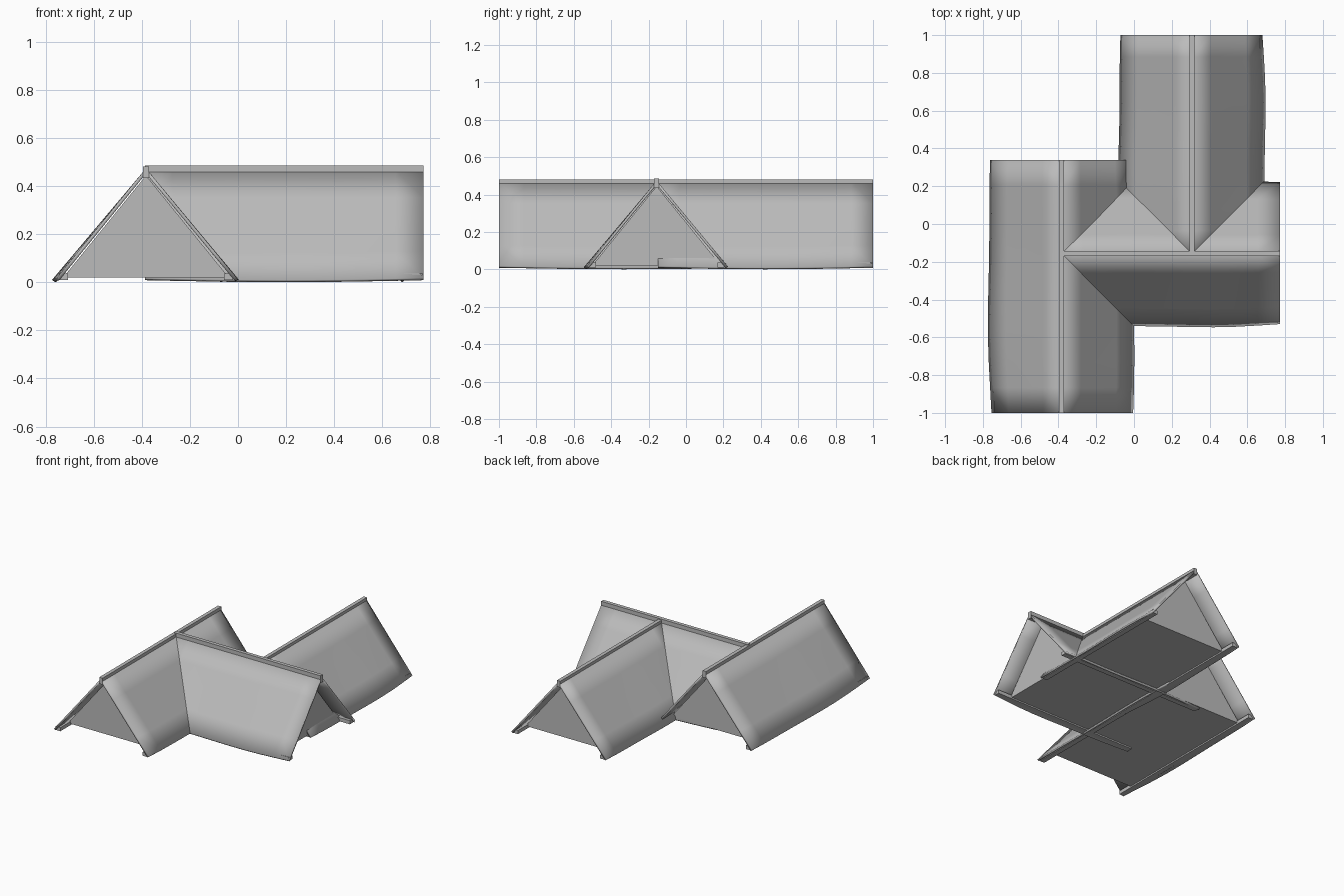
import bpy, bmesh, math
from mathutils import Matrix, Vector

if "Cube" in bpy.data.objects:
    bpy.data.objects.remove(bpy.data.objects["Cube"])

grey = bpy.data.materials.new("weathered grey")
grey.diffuse_color = (0.5, 0.5, 0.5, 1)
grey.use_nodes = True
grey.node_tree.nodes["Principled BSDF"].inputs["Base Color"].default_value = grey.diffuse_color

HALF, TOP, EAVE_Z = 0.375, 0.465, 0.018   # half width, ridge and eave heights
RECESS = 0.12                            # gable wall set back under the overhang


def finish(name, bm, frame):
    bmesh.ops.transform(bm, matrix=frame, verts=bm.verts)
    me = bpy.data.meshes.new(name)
    bm.to_mesh(me)
    bm.free()
    me.materials.append(grey)
    ob = bpy.data.objects.new(name, me)
    bpy.context.collection.objects.link(ob)
    return ob


def box(name, lo, hi, frame):
    bm = bmesh.new()
    lo, hi = Vector(lo), Vector(hi)
    bmesh.ops.create_cube(bm, size=1, matrix=Matrix.Translation((lo + hi) / 2)
                          @ Matrix.Diagonal((*(hi - lo), 1)))
    finish(name, bm, frame)


def slope(name, side, length, frame):
    """Roof sheet with a gently wavy, sagging eave."""
    bm = bmesh.new()
    n, m = 10, 4
    rows = []
    for i in range(n + 1):
        u = i / n
        bulge = 0.014 * math.sin(math.pi * u) + 0.004 * math.sin(9 * u + side)
        row = []
        for j in range(m + 1):
            t = j / m
            x = 0.008 + (HALF - 0.008 + bulge) * t
            z = TOP + (EAVE_Z - TOP) * t - 0.008 * t * math.sin(math.pi * u)
            row.append(bm.verts.new((side * x, length * u, z)))
        rows.append(row)
    for a, b in zip(rows, rows[1:]):
        for j in range(m):
            bm.faces.new((a[j], a[j + 1], b[j + 1], b[j]))
    bmesh.ops.recalc_face_normals(bm, faces=bm.faces)
    if sum(f.normal.z for f in bm.faces) < 0:
        bmesh.ops.reverse_faces(bm, faces=bm.faces)
    for f in bm.faces:
        f.smooth = True
    ob = finish(name, bm, frame)
    mod = ob.modifiers.new("thickness", "SOLIDIFY")
    mod.thickness, mod.offset = 0.014, -1
    bpy.context.view_layer.objects.active = ob
    ob.select_set(True)
    bpy.ops.object.shade_smooth_by_angle(angle=math.radians(30))
    ob.select_set(False)


def wing(name, origin, turn, length, top, start_gap, end_gap):
    """One gabled roof running along local +y from its origin."""
    frame = Matrix.Translation(origin) @ Matrix.Rotation(turn, 4, "Z")
    slope(name + "_left_slope", -1, length, frame)
    slope(name + "_right_slope", 1, length, frame)
    box(name + "_ridge_beam", (-0.013, 0, 0.435), (0.013, length, top), frame)
    for s, label in ((-1, "left"), (1, "right")):
        xs = sorted((s * 0.325, s * 0.362))
        box(f"{name}_{label}_eave_beam", (xs[0], 0.005, 0.01),
            (xs[1], length - 0.005, 0.036), frame)
    # closed core: gable walls and floor
    bm = bmesh.new()
    ends = [[bm.verts.new((x, y, z)) for x, z in
             ((-0.345, 0.02), (0.345, 0.02), (0, 0.445))]
            for y in (start_gap, length - end_gap)]
    bm.faces.new(ends[0])
    bm.faces.new(ends[1][::-1])
    a, b = ends
    for i in range(3):
        k = (i + 1) % 3
        bm.faces.new((a[k], a[i], b[i], b[k]))
    bmesh.ops.recalc_face_normals(bm, faces=bm.faces)
    finish(name + "_gable_core", bm, frame)


# long front-left roof, cross roof, and rear-right roof
wing("front_wing", (-0.383, -1, 0), 0, 1.34, 0.482, RECESS, RECESS)
wing("cross_wing", (-0.388, -0.157, 0), -math.pi / 2, 1.16, 0.487, 0.01, RECESS)
wing("rear_wing", (0.307, -0.15, 0), 0, 1.15, 0.48, 0.01, RECESS)
